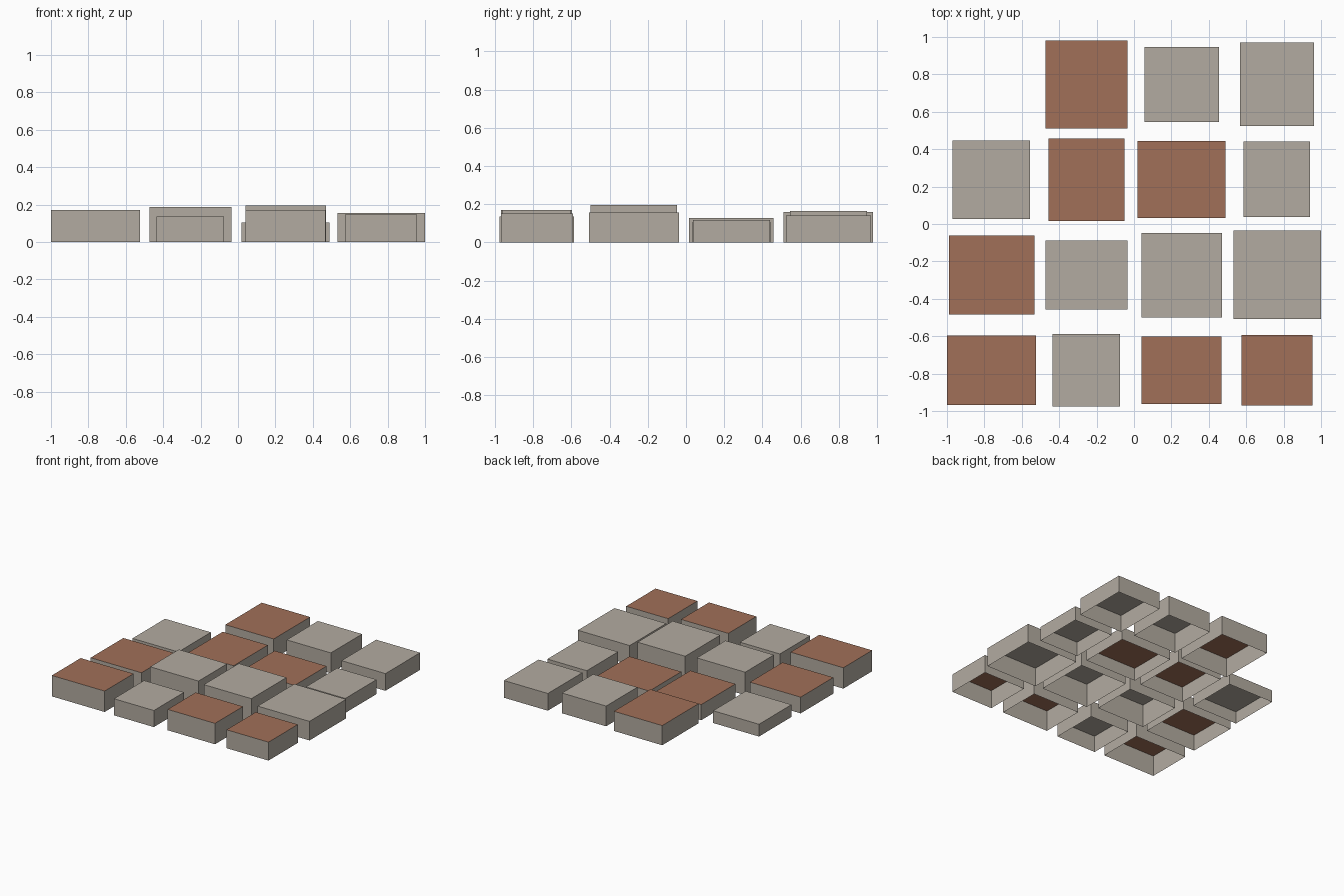
import bpy, bmesh

if "Cube" in bpy.data.objects:
    bpy.data.objects.remove(bpy.data.objects["Cube"])


def material(name, rgb):
    m = bpy.data.materials.new(name)
    m.diffuse_color = (*rgb, 1.0)
    m.use_nodes = True
    m.node_tree.nodes["Principled BSDF"].inputs["Base Color"].default_value = m.diffuse_color
    return m


STONE = material("stone_grey", (0.45, 0.41, 0.355))
TILE = material("terracotta", (0.355, 0.163, 0.098))


def block(name, x0, x1, y0, y1, height, roof):
    """Hollow block: four walls and a flat roof, open underneath."""
    bm = bmesh.new()
    bmesh.ops.create_cube(bm, size=1.0)
    for v in bm.verts:
        v.co.x = x1 if v.co.x > 0 else x0
        v.co.y = y1 if v.co.y > 0 else y0
        v.co.z = height if v.co.z > 0 else 0.0
    bm.normal_update()
    bottom = [f for f in bm.faces if f.normal.z < -0.5]
    bmesh.ops.delete(bm, geom=bottom, context='FACES_ONLY')
    for f in bm.faces:
        f.material_index = 1 if f.normal.z > 0.5 else 0
    mesh = bpy.data.meshes.new(name)
    bm.to_mesh(mesh)
    bm.free()
    mesh.materials.append(STONE)
    mesh.materials.append(roof)
    bpy.context.collection.objects.link(bpy.data.objects.new(name, mesh))


# Each row runs left to right: x0, x1, y0, y1, height, roof colour
rows = {
    "front_row": [
        (-1.0, -0.524, -0.968, -0.597, 0.17, TILE),
        (-0.435, -0.075, -0.976, -0.587, 0.135, STONE),
        (0.04, 0.467, -0.963, -0.602, 0.17, TILE),
        (0.576, 0.954, -0.97, -0.593, 0.15, TILE),
    ],
    "second_row": [
        (-0.99, -0.532, -0.483, -0.062, 0.132, TILE),
        (-0.472, -0.036, -0.457, -0.088, 0.187, STONE),
        (0.041, 0.47, -0.499, -0.048, 0.195, STONE),
        (0.533, 1.0, -0.508, -0.036, 0.155, STONE),
    ],
    "third_row": [
        (-0.97, -0.557, 0.027, 0.446, 0.10, STONE),
        (-0.457, -0.051, 0.016, 0.457, 0.127, TILE),
        (0.02, 0.488, 0.032, 0.444, 0.105, TILE),
        (0.586, 0.941, 0.037, 0.44, 0.118, STONE),
    ],
    "back_row": [
        (-0.472, -0.036, 0.511, 0.98, 0.16, TILE),
        (0.057, 0.455, 0.545, 0.947, 0.165, STONE),
        (0.566, 0.962, 0.524, 0.97, 0.14, STONE),
    ],
}

for row, blocks in rows.items():
    for i, args in enumerate(blocks, 1):
        block(f"{row}_block_{i}", *args)
